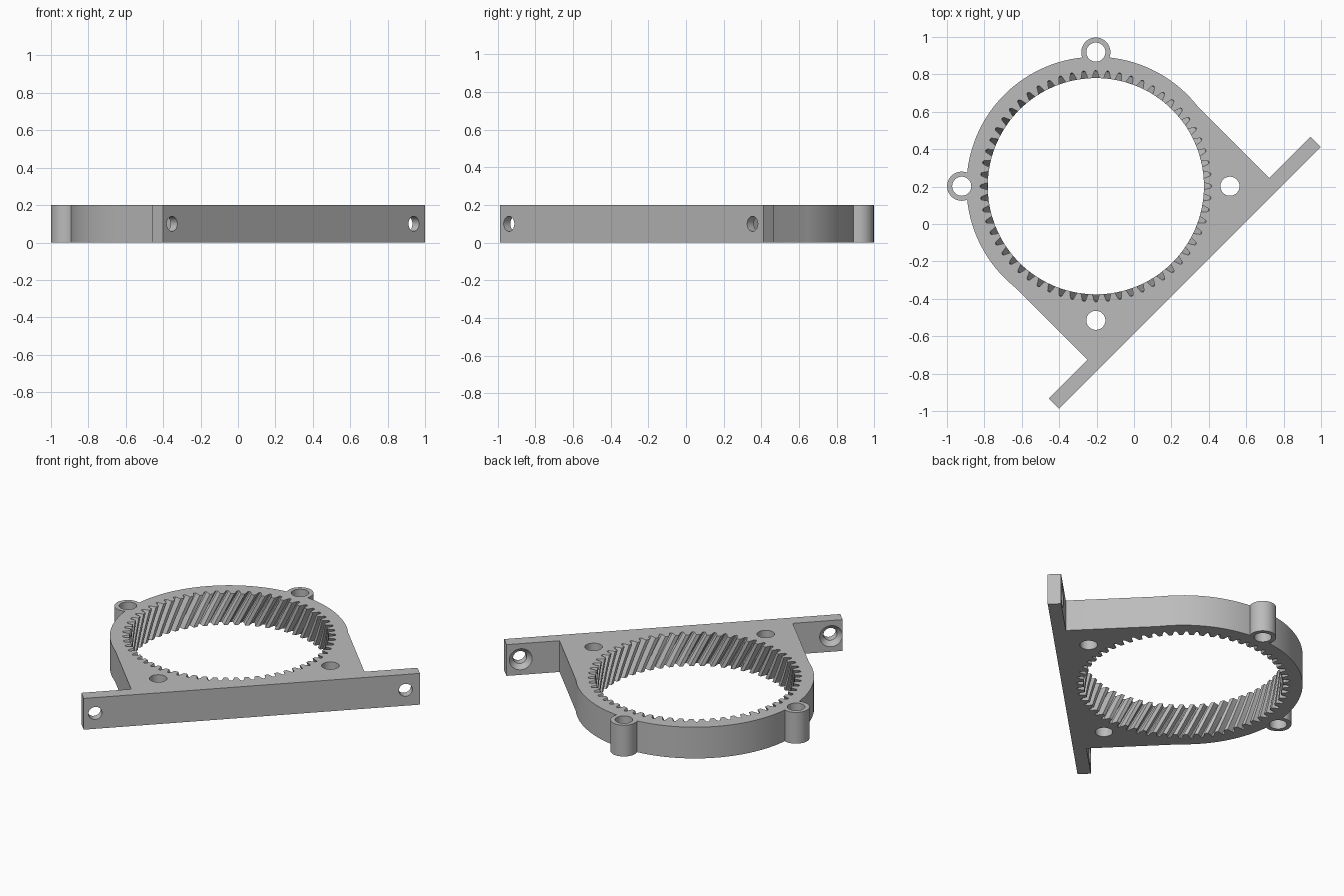
import bpy, bmesh, math
from mathutils import Matrix, Vector

old = bpy.data.objects.get("Cube")
if old:
    bpy.data.objects.remove(old, do_unlink=True)

H = 0.2                             # height of the whole part
CENTRE = Vector((-0.204, 0.202, 0))  # gear axis
RING_R = 0.692
BOLT_R = 0.717                      # bolt circle
TEETH, TIP_R, ROOT_R = 60, 0.578, 0.62
TWIST = -0.17                       # helix turn over the height
DIAG = Matrix.Rotation(math.radians(45), 4, 'Z')  # bar runs along local x
CENTRE_D = DIAG.inverted() @ CENTRE

grey = bpy.data.materials.new("plain_grey")
grey.use_nodes = True
GREY = (0.5, 0.5, 0.5, 1)
grey.diffuse_color = GREY
grey.node_tree.nodes["Principled BSDF"].inputs["Base Color"].default_value = GREY


def finish(name, bm):
    bmesh.ops.recalc_face_normals(bm, faces=bm.faces)
    mesh = bpy.data.meshes.new(name)
    bm.to_mesh(mesh)
    bm.free()
    mesh.materials.append(grey)
    obj = bpy.data.objects.new(name, mesh)
    bpy.context.collection.objects.link(obj)
    return obj


def cylinder(name, matrix, r1, r2, depth, segments=48):
    bm = bmesh.new()
    bmesh.ops.create_cone(bm, cap_ends=True, segments=segments, radius1=r1,
                          radius2=r2, depth=depth, matrix=matrix)
    return finish(name, bm)


def upright(name, point, radius, depth=H, segments=48):
    place = Matrix.Translation(point + Vector((0, 0, H / 2)))
    return cylinder(name, place, radius, radius, depth, segments)


def diagonal_box(name, x0, x1, y0, y1):
    bm = bmesh.new()
    size = Matrix.Diagonal((x1 - x0, y1 - y0, H, 1))
    place = Matrix.Translation(((x0 + x1) / 2, (y0 + y1) / 2, H / 2))
    bmesh.ops.create_cube(bm, size=1, matrix=DIAG @ place @ size)
    return finish(name, bm)


def gear_cutter():
    # one tooth gap as (share of pitch, share of depth)
    gap = [(-0.31, 0), (-0.23, 0.4), (-0.13, 0.88), (0, 1),
           (0.13, 0.88), (0.23, 0.4), (0.31, 0)]
    bm = bmesh.new()
    layers, rings = 10, []
    for k in range(layers + 1):
        t = -0.1 + 1.2 * k / layers
        ring = []
        for i in range(TEETH):
            for share, deep in gap:
                a = math.tau * (i + share) / TEETH + TWIST * (t - 1) + math.pi / 2
                r = TIP_R + (ROOT_R - TIP_R) * deep
                ring.append(bm.verts.new(
                    CENTRE + Vector((r * math.cos(a), r * math.sin(a), t * H))))
        rings.append(ring)
    n = len(rings[0])
    for low, high in zip(rings, rings[1:]):
        for i in range(n):
            j = (i + 1) % n
            bm.faces.new((low[i], low[j], high[j], high[i]))
    bmesh.ops.triangulate(bm, faces=bm.faces[:])
    bm.faces.new(rings[0])
    bm.faces.new(rings[-1])
    return finish("gear_cutter", bm)


def combine(target, tool, operation):
    mod = target.modifiers.new(tool.name, 'BOOLEAN')
    mod.operation, mod.solver, mod.object = operation, 'EXACT', tool
    bpy.context.view_layer.objects.active = target
    bpy.ops.object.modifier_apply(modifier=mod.name)
    bpy.data.objects.remove(tool, do_unlink=True)


# Round housing, square foot and mounting bar
housing = upright("ring_gear_mount", CENTRE, RING_R, segments=128)
foot = diagonal_box("foot", CENTRE_D.x - 0.687, CENTRE_D.x + 0.687, -0.38, CENTRE_D.y)
bar = diagonal_box("mounting_bar", -0.982, 0.998, -0.415, -0.337)
combine(housing, foot, 'UNION')
combine(housing, bar, 'UNION')

# Bolt lugs on the two free sides
LUGS = [Vector((-BOLT_R, 0, 0)), Vector((0, BOLT_R, 0))]
for offset in LUGS:
    combine(housing, upright("bolt_lug", CENTRE + offset, 0.078), 'UNION')

# Toothed opening and four bolt holes
combine(housing, gear_cutter(), 'DIFFERENCE')
for offset in LUGS + [-v for v in LUGS]:
    combine(housing, upright("bolt_hole", CENTRE + offset, 0.051, 2 * H), 'DIFFERENCE')

# Countersunk screw holes through the bar ends
lay = Matrix.Rotation(math.radians(-90), 4, 'X')  # cylinder axis along local +y
for x in (-0.914, 0.914):
    through = DIAG @ Matrix.Translation((x, -0.376, H / 2)) @ lay
    sink = DIAG @ Matrix.Translation((x, -0.347, H / 2)) @ lay
    combine(housing, cylinder("screw_hole", through, 0.04, 0.04, 0.2), 'DIFFERENCE')
    combine(housing, cylinder("countersink", sink, 0.035, 0.08, 0.045), 'DIFFERENCE')

bpy.ops.object.select_all(action='DESELECT')
housing.select_set(True)
bpy.context.view_layer.objects.active = housing
bpy.ops.object.shade_smooth_by_angle(angle=math.radians(30))
